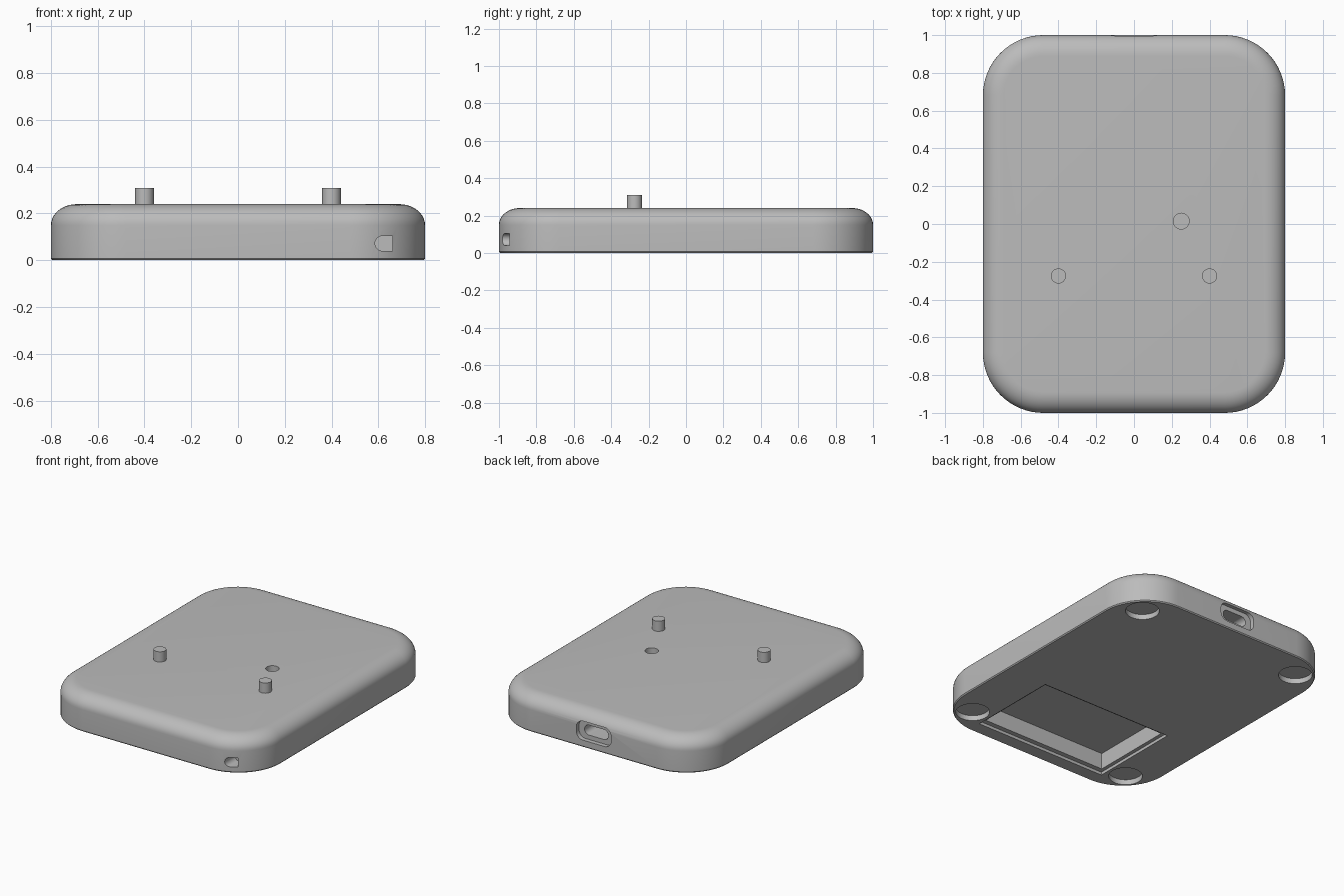
import bpy, bmesh, math

if "Cube" in bpy.data.objects:
    bpy.data.objects.remove(bpy.data.objects["Cube"])

grey = bpy.data.materials.new("matte_grey")
grey.diffuse_color = (0.5, 0.5, 0.5, 1)
grey.use_nodes = True
grey.node_tree.nodes["Principled BSDF"].inputs["Base Color"].default_value = grey.diffuse_color


def rounded_rect(w, h, r, cx=0, cy=0, n=16):
    """Counter-clockwise outline with half sizes w, h and corner radius r."""
    pts = []
    for k, (sx, sy) in enumerate([(1, 1), (-1, 1), (-1, -1), (1, -1)]):
        for i in range(n + 1):
            a = math.pi / 2 * (k + i / n)
            pts.append((cx + sx * (w - r) + r * math.cos(a),
                        cy + sy * (h - r) + r * math.sin(a)))
    return pts


def circle(r, cx, cy, n=48):
    return [(cx + r * math.cos(2 * math.pi * i / n),
             cy + r * math.sin(2 * math.pi * i / n)) for i in range(n)]


def loft(name, rings):
    """Closed solid through rings of equal point count."""
    bm = bmesh.new()
    loops = [[bm.verts.new(p) for p in ring] for ring in rings]
    n = len(loops[0])
    for lo, hi in zip(loops, loops[1:]):
        for i in range(n):
            j = (i + 1) % n
            bm.faces.new((lo[i], lo[j], hi[j], hi[i]))
    bm.faces.new(loops[0][::-1])
    bm.faces.new(loops[-1])
    bmesh.ops.recalc_face_normals(bm, faces=bm.faces)
    mesh = bpy.data.meshes.new(name)
    bm.to_mesh(mesh)
    bm.free()
    mesh.materials.append(grey)
    ob = bpy.data.objects.new(name, mesh)
    bpy.context.collection.objects.link(ob)
    return ob


def prism_z(name, pts, z0, z1):
    return loft(name, [[(x, y, z) for x, y in pts] for z in (z0, z1)])


def prism_y(name, pts, y0, y1):
    return loft(name, [[(x, y, z) for x, z in pts] for y in (y0, y1)])


def smooth(ob):
    bpy.ops.object.select_all(action='DESELECT')
    ob.select_set(True)
    bpy.context.view_layer.objects.active = ob
    bpy.ops.object.shade_smooth_by_angle(angle=math.radians(30))


# Case: rounded slab with a fine bottom chamfer and a soft top edge
W, H, R, TOP = 0.8, 1.0, 0.32, 0.24
EDGE_IN, EDGE_UP = 0.11, 0.09
profile = [(0.0, 0.006), (0.007, 0.0)]
for i in range(11):
    a = math.pi / 2 * i / 10
    profile.append((TOP - EDGE_UP * (1 - math.sin(a)), EDGE_IN * (1 - math.cos(a))))
case = loft("case", [[(x, y, z) for x, y in rounded_rect(W - d, H - d, R - d)]
                     for z, d in profile])

# Cutters
cutters = []
# round foot recesses in the four bottom corners
for sx in (-1, 1):
    for sy in (-1, 1):
        cutters.append(prism_z("foot_recess_cutter",
                               circle(0.105, sx * 0.62, sy * 0.82), -0.1, 0.035))


# stepped compartment underneath
def box(x, y0, y1):
    return [(-x, y0), (x, y0), (x, y1), (-x, y1)]


cutters.append(prism_z("cover_ledge_cutter", box(0.495, -0.905, -0.268), -0.1, 0.02))
cutters.append(prism_z("compartment_cutter", box(0.47, -0.872, -0.298), -0.1, 0.13))
# small hole in the top
cutters.append(prism_z("top_hole_cutter", circle(0.042, 0.25, 0.015), 0.13, 0.4))
# socket at the back: shallow surround, deep slot
cutters.append(prism_y("socket_surround_cutter",
                       rounded_rect(0.132, 0.064, 0.05, 0, 0.112), 0.97, 1.1))
cutters.append(prism_y("socket_slot_cutter",
                       rounded_rect(0.09, 0.034, 0.0335, 0, 0.112), 0.8, 1.1))
# half-round notch near the front corner
notch = [(0.618 + 0.032 * math.cos(math.radians(90 + 10 * i)),
          0.072 + 0.032 * math.sin(math.radians(90 + 10 * i))) for i in range(19)]
notch += [(0.66, 0.04), (0.66, 0.104)]
cutters.append(prism_y("notch_cutter", notch, -1.1, -0.87))

bpy.context.view_layer.objects.active = case
for c in cutters:
    m = case.modifiers.new(c.name, 'BOOLEAN')
    m.operation, m.solver, m.object = 'DIFFERENCE', 'EXACT', c
    bpy.ops.object.modifier_apply(modifier=m.name)
for c in cutters:
    bpy.data.objects.remove(c)
smooth(case)

# Locating pins on top
for side, x in (("left", -0.4), ("right", 0.4)):
    pin = prism_z("pin_" + side, circle(0.04, x, -0.275, 32), TOP - 0.01, 0.31)
    smooth(pin)
